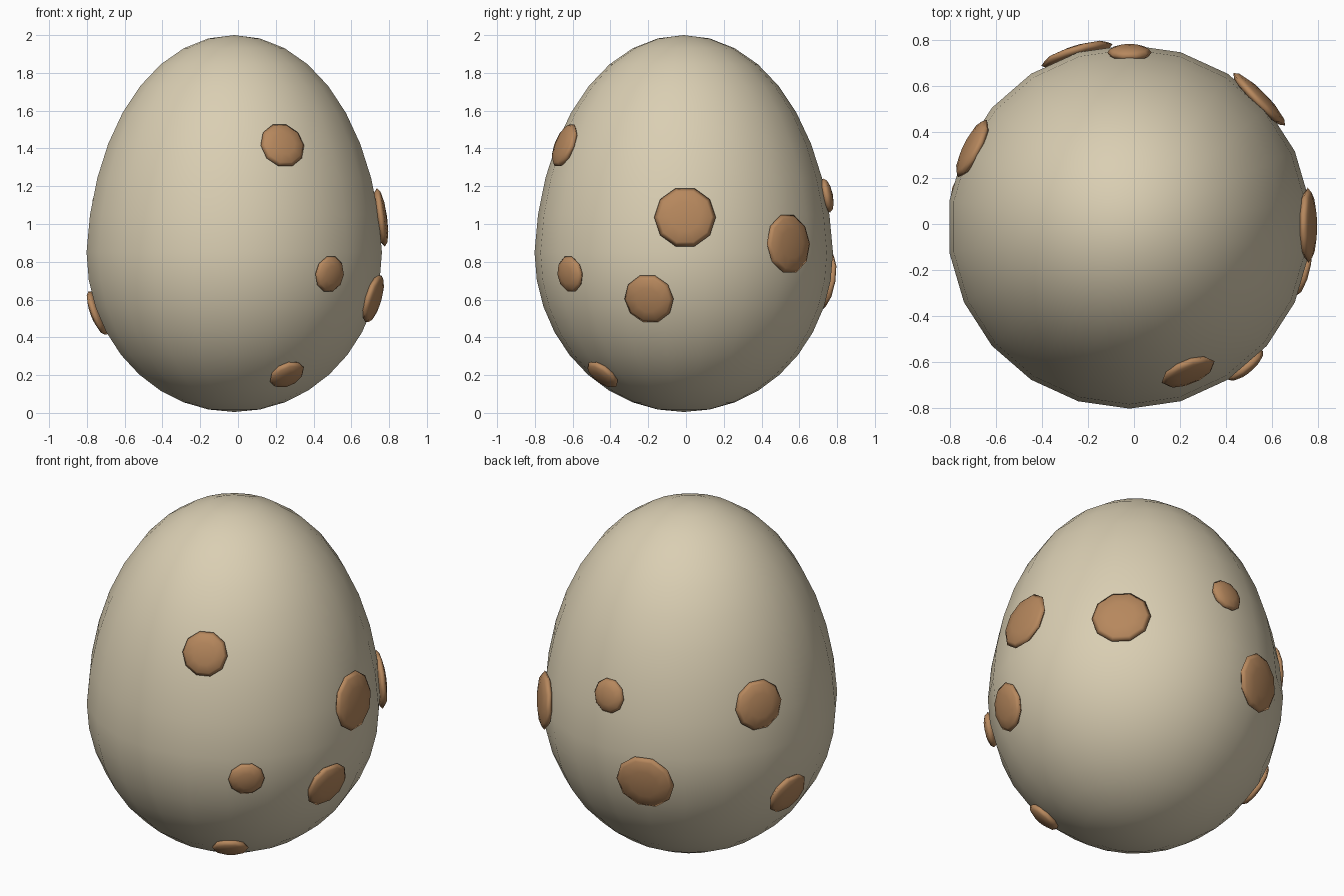
import bpy, bmesh
from math import sin, cos, acos, radians, sqrt
from mathutils import Vector, Matrix

cube = bpy.data.objects.get("Cube")
if cube:
    bpy.data.objects.remove(cube, do_unlink=True)

RADIUS, BELLY, TOP, BOTTOM = 0.79, 0.85, 1.15, 0.845
AXIS = Vector((-0.02, -0.012, 0))


def material(name, rgb):
    m = bpy.data.materials.new(name)
    m.use_nodes = True
    m.diffuse_color = (*rgb, 1)
    bsdf = next(n for n in m.node_tree.nodes if n.type == 'BSDF_PRINCIPLED')
    bsdf.inputs["Base Color"].default_value = (*rgb, 1)
    return m


def add_object(name, bm, mat):
    mesh = bpy.data.meshes.new(name)
    for f in bm.faces:
        f.smooth = True
    bm.to_mesh(mesh)
    bm.free()
    mesh.materials.append(mat)
    obj = bpy.data.objects.new(name, mesh)
    bpy.context.collection.objects.link(obj)
    return obj


def egg_radius_height(c):
    """Radius and height on the egg for the cosine of the polar angle."""
    taper = 1 - 0.06 * c * (1 - c) if c > 0 else 1
    r = RADIUS * sqrt(max(0, 1 - c * c)) * taper
    return r, BELLY + c * (TOP if c > 0 else BOTTOM)


shell_mat = material("cream shell", (0.70, 0.62, 0.45))
spot_mat = material("tan spot", (0.47, 0.245, 0.11))

# Egg shell: a sphere reshaped to a tapered top and a rounder base
bm = bmesh.new()
bmesh.ops.create_uvsphere(bm, u_segments=22, v_segments=18, radius=1)
for v in bm.verts:
    r, z = egg_radius_height(max(-1, min(1, v.co.z)))
    flat = Vector((v.co.x, v.co.y, 0))
    direction = flat.normalized() if flat.length > 1e-4 else Vector()
    v.co = AXIS + direction * r + Vector((0, 0, z))
add_object("egg_shell", bm, shell_mat)

# Spots: flattened ten-sided buttons lying on the shell
# (turn around the egg in degrees, height, radius)
spots = [
    (-68, 1.415, 0.124), (-50, 0.735, 0.098), (-57, 0.205, 0.098),
    (0.5, 1.035, 0.163), (-14, 0.605, 0.134), (44.5, 0.895, 0.16),
    (90, 1.15, 0.096), (107, 0.70, 0.162), (153.5, 1.12, 0.14),
    (170, 0.53, 0.128),
]
for i, (turn, z, size) in enumerate(spots, 1):
    c = (z - BELLY) / (TOP if z > BELLY else BOTTOM)
    r, _ = egg_radius_height(c)
    out = Vector((cos(radians(turn)), sin(radians(turn)), 0))
    # normal from the slope of the profile
    r0, z0 = egg_radius_height(c - 0.02)
    r1, z1 = egg_radius_height(c + 0.02)
    normal = (out * (z1 - z0) + Vector((0, 0, r0 - r1))).normalized()
    bm = bmesh.new()
    bmesh.ops.create_uvsphere(bm, u_segments=10, v_segments=6, radius=1)
    place = (Matrix.Translation(AXIS + out * r + Vector((0, 0, z)) + normal * 0.003)
             @ normal.to_track_quat('Z', 'X').to_matrix().to_4x4()
             @ Matrix.Diagonal((size, size, 0.033, 1)))
    bm.transform(place)
    add_object(f"spot_{i}", bm, spot_mat)
